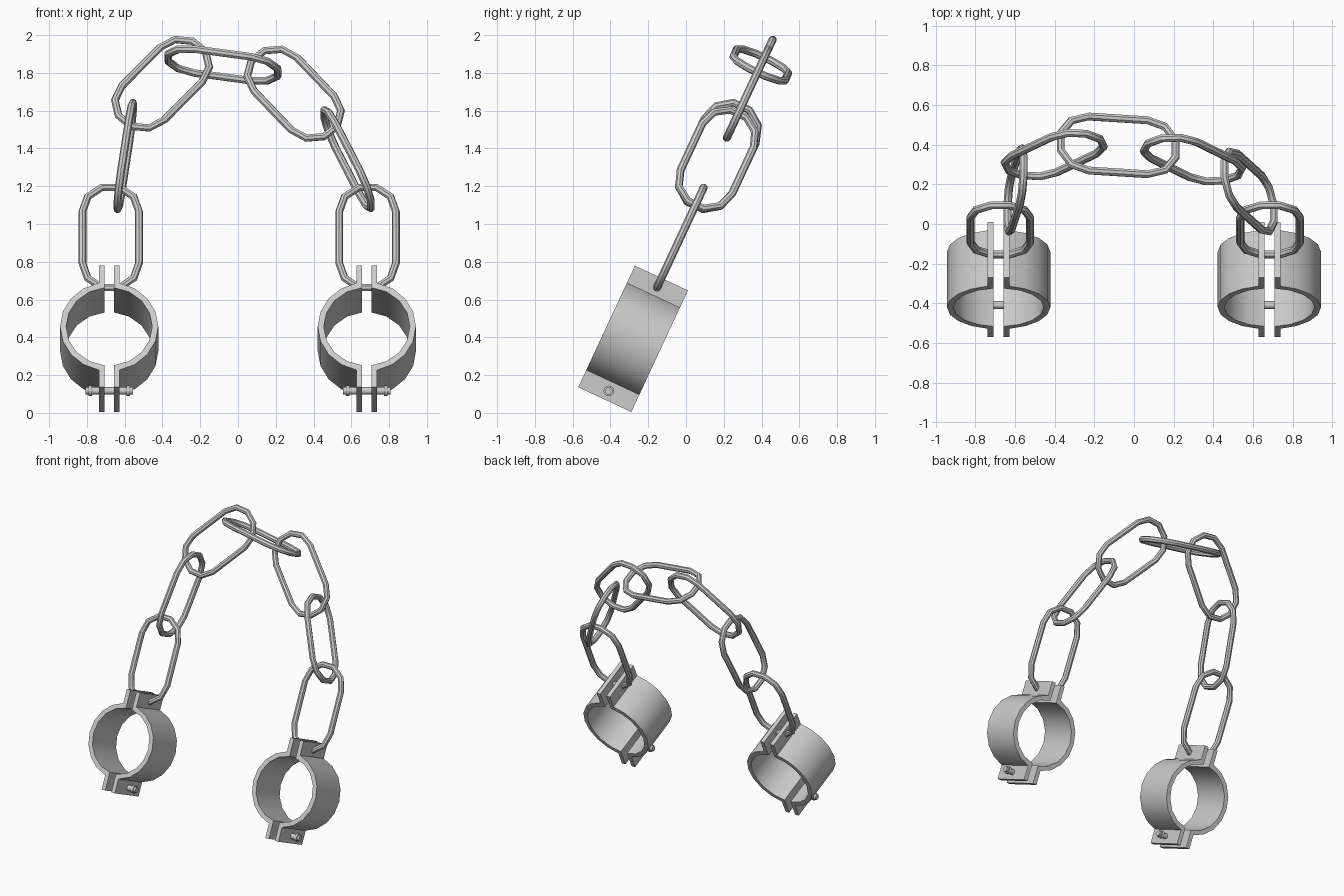
import bpy, bmesh
from math import sin, cos, pi, radians, asin
from mathutils import Matrix, Vector

if "Cube" in bpy.data.objects:
    bpy.data.objects.remove(bpy.data.objects["Cube"])

# The whole chain lies in one plane leaning back 25 degrees
LEAN = Matrix.Translation((0, -0.28, 0.392)) @ Matrix.Rotation(radians(-25), 4, 'X')


def finish(name, bm, local):
    bmesh.ops.recalc_face_normals(bm, faces=bm.faces[:])
    me = bpy.data.meshes.new(name)
    bm.to_mesh(me)
    bm.free()
    ob = bpy.data.objects.new(name, me)
    bpy.context.collection.objects.link(ob)
    ob.matrix_world = LEAN @ local
    bpy.ops.object.select_all(action='DESELECT')
    ob.select_set(True)
    bpy.context.view_layer.objects.active = ob
    bpy.ops.object.shade_smooth_by_angle(angle=radians(40))
    return ob


def link(name, x, u, tilt, crosswise, straight=0.15, r=0.15, wire=0.021, sides=8, segs=5):
    """Oval wire loop: long axis along local z, two faceted half-round ends."""
    bm = bmesh.new()
    rings = []
    for end in (1, -1):
        for i in range(segs + 1):
            a = pi * i / segs + (0 if end == 1 else pi)
            n = Vector((cos(a), 0, sin(a)))
            p = n * r + Vector((0, 0, end * straight))
            rings.append([bm.verts.new(p + n * wire * cos(t) + Vector((0, wire * sin(t), 0)))
                          for t in (2 * pi * k / sides for k in range(sides))])
    for i, ring in enumerate(rings):
        nxt = rings[(i + 1) % len(rings)]
        for k in range(sides):
            j = (k + 1) % sides
            bm.faces.new((ring[k], ring[j], nxt[j], nxt[k]))
    m = Matrix.Translation((x, 0, u)) @ Matrix.Rotation(radians(tilt), 4, 'Y')
    if crosswise:
        m = m @ Matrix.Rotation(pi / 2, 4, 'Z')
    finish(name, bm, m)


def cuff_half(name, x, side, ro=0.26, ri=0.228, top=0.355, depth=0.31, segs=8):
    """Half ring with a flange at each end, extruded along local y."""
    def arc(r, gap):
        a0 = asin(gap / r)
        return [(r * sin(a), r * cos(a)) for a in
                (a0 + (pi - 2 * a0) * i / segs for i in range(segs + 1))]
    inner = [(0.025, top)] + arc(ri, 0.025) + [(0.025, -top)]
    outer = [(0.055, top)] + arc(ro, 0.055) + [(0.055, -top)]
    bm = bmesh.new()
    grid = [[bm.verts.new((side * px, y, pz)) for px, pz in path]
            for path, y in ((inner, -depth / 2), (outer, -depth / 2),
                            (outer, depth / 2), (inner, depth / 2))]
    for g in range(4):
        a, b = grid[g], grid[(g + 1) % 4]
        for i in range(len(inner) - 1):
            bm.faces.new((a[i], a[i + 1], b[i + 1], b[i]))
    for i in (0, -1):
        bm.faces.new([g[i] for g in grid])
    finish(name, bm, Matrix.Translation((x, 0, 0)))


def bolt(name, x, u=-0.304):
    """Pin through the lower flanges with a collar near each end."""
    bm = bmesh.new()
    turn = Matrix.Rotation(pi / 2, 4, 'Y')
    for r, length, off in ((0.02, 0.25, 0), (0.028, 0.018, -0.1), (0.028, 0.018, 0.1)):
        bmesh.ops.create_cone(bm, cap_ends=True, segments=12, radius1=r, radius2=r, depth=length,
                              matrix=Matrix.Translation((off, 0, 0)) @ turn)
    finish(name, bm, Matrix.Translation((x, 0, u)))


# Cuffs and their bolts
for label, x in (("left", -0.682), ("right", 0.682)):
    cuff_half(label + "_cuff_outer_half", x, 1 if x > 0 else -1)
    cuff_half(label + "_cuff_inner_half", x, -1 if x > 0 else 1)
    bolt(label + "_cuff_bolt", x)

# Chain links: x, height along the leaning plane, tilt, crosswise
for i, (x, u, tilt, cross) in enumerate((
        (-0.674, 0.592, 0, False), (-0.597, 1.068, 8, True), (-0.402, 1.49, 42, False),
        (-0.08, 1.6, 98.5, True),
        (0.297, 1.432, -41, False), (0.58, 1.05, -25, True), (0.686, 0.592, 0, False))):
    link("chain_link_%d" % (i + 1), x, u, tilt, cross)
